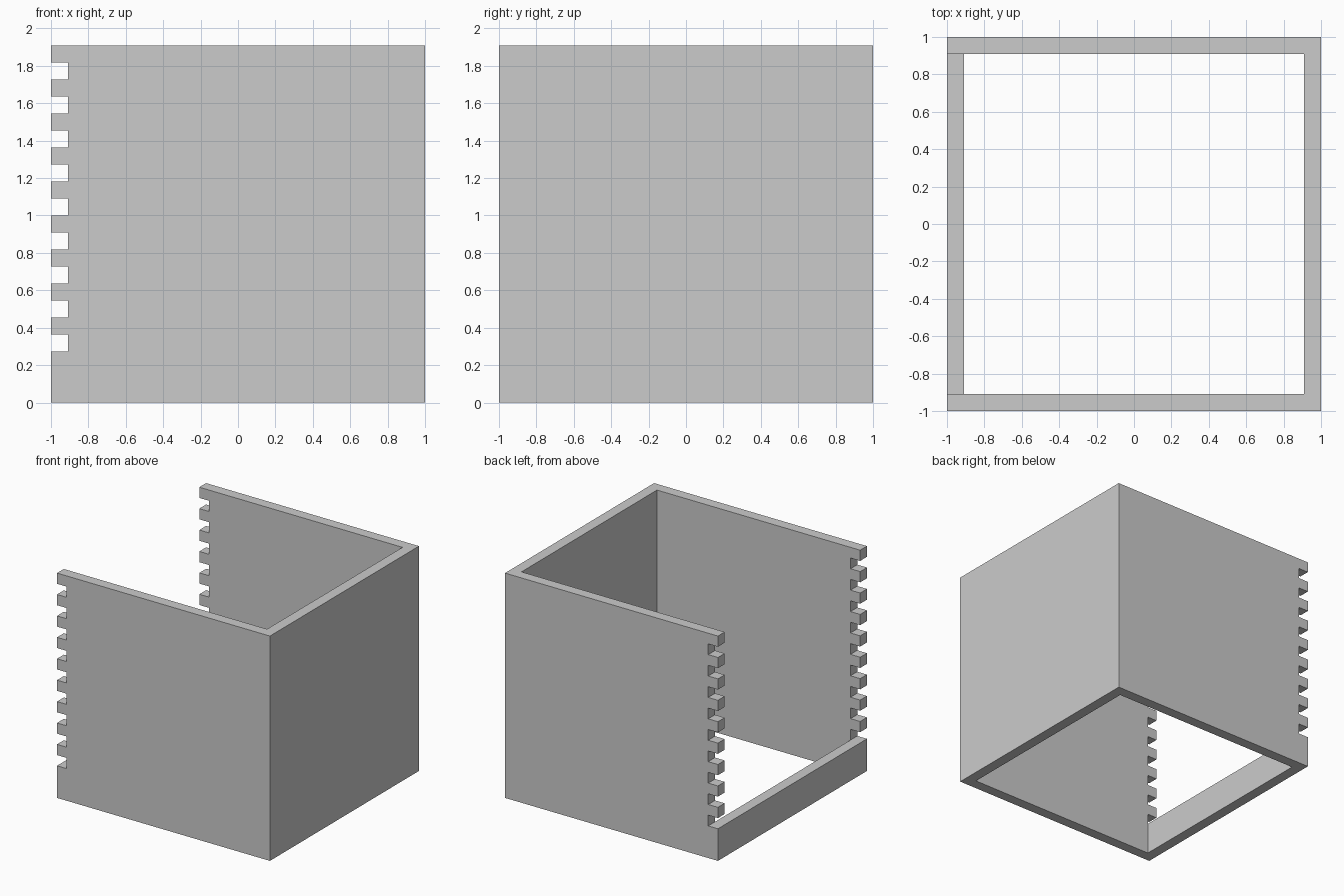
import bpy
import bmesh

if "Cube" in bpy.data.objects:
    bpy.data.objects.remove(bpy.data.objects["Cube"])

U = 2 / 22          # wall thickness = tooth pitch module
W = 1 - U           # inner face of the walls
H = 21 * U          # total height
SILL = 3 * U        # height of the low left wall


def extrude_profile(name, points, half_depth):
    """Closed x-z profile extruded along y, centred on y = 0."""
    bm = bmesh.new()
    face = bm.faces.new([bm.verts.new((x, -half_depth, z)) for x, z in points])
    new = bmesh.ops.extrude_face_region(bm, geom=[face])["geom"]
    verts = [g for g in new if isinstance(g, bmesh.types.BMVert)]
    bmesh.ops.translate(bm, verts=verts, vec=(0, 2 * half_depth, 0))
    bmesh.ops.recalc_face_normals(bm, faces=bm.faces)
    mesh = bpy.data.meshes.new(name)
    bm.to_mesh(mesh)
    bm.free()
    obj = bpy.data.objects.new(name, mesh)
    bpy.context.collection.objects.link(obj)
    return obj


# Outer block whose left edge is a comb of nine square notches
outline = [(-1, 0), (1, 0), (1, H), (-1, H)]
for i in reversed(range(9)):
    low = SILL + 2 * i * U
    outline += [(-1, low + U), (-W, low + U), (-W, low), (-1, low)]
shell = extrude_profile("notched_box_shell", outline, 1)

# Open interior, breaking out through the left side above the sill
void = [(-W, -1), (W, -1), (W, H + 1), (-2, H + 1), (-2, SILL), (-W, SILL)]
cutter = extrude_profile("interior_cutter", void, W)
cutter.hide_render = True
cutter.hide_set(True)
cutter.display_type = 'WIRE'

cut = shell.modifiers.new("hollow", 'BOOLEAN')
cut.operation = 'DIFFERENCE'
cut.solver = 'EXACT'
cut.object = cutter
